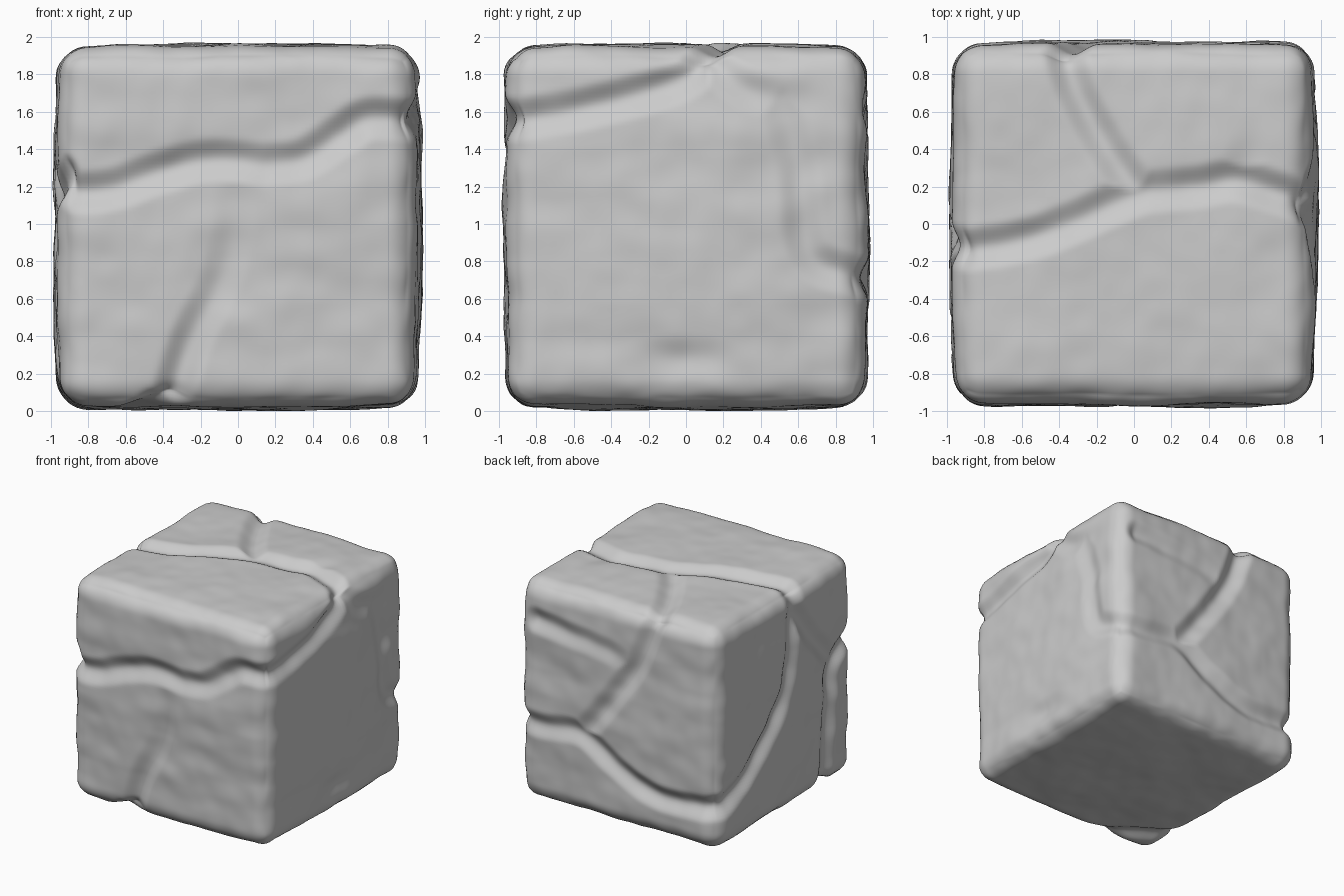
import bpy, bmesh
from mathutils import Vector, noise, kdtree

old = bpy.data.objects.get("Cube")
if old:
    bpy.data.objects.remove(old, do_unlink=True)

HALF, ROUND, WIDTH, BULGE = 0.955, 0.15, 0.13, 0.025

# Map two coordinates drawn on a face onto the block
FACES = {
    "front": lambda a, b: (a, -HALF, b - 1),
    "back": lambda a, b: (a, HALF, b - 1),
    "left": lambda a, b: (HALF, a, b - 1),
    "right": lambda a, b: (-HALF, a, b - 1),
    "top": lambda a, b: (a, b, HALF),
    "bottom": lambda a, b: (a, b, -HALF),
}
cracks = []


def crack(face, start, end, *points):
    """Store a smooth crack whose depth runs from start to end."""
    pts = [Vector(FACES[face](*p)) for p in points]
    pts = [2 * pts[0] - pts[1]] + pts + [2 * pts[-1] - pts[-2]]
    spans = len(points) - 1
    for k in range(spans):
        p0, p1, p2, p3 = pts[k:k + 4]
        steps = max(2, int((p2 - p1).length / 0.012))
        for i in range(steps + 1):
            t = i / steps
            pos = p1 + 0.5 * t * (p2 - p0 + t * (2 * p0 - 5 * p1 + 4 * p2 - p3
                                  + t * (3 * p1 - p0 - 3 * p2 + p3)))
            cracks.append((pos, start + (end - start) * (k + t) / spans))


DEEP, MID, FAINT = 0.06, 0.045, 0.02

# Top cracks
crack("top", DEEP, MID, (-.96, -.13), (-.85, -.13), (-.5, -.06), (0, .15), (.15, .18))
crack("top", MID, DEEP, (.15, .18), (.35, .2), (.55, .23), (.8, .16), (.96, .1))
crack("top", DEEP, MID, (-.37, .96), (-.32, .75), (-.15, .42), (.02, .18))
crack("top", FAINT, 0, (.57, .27), (.65, .5))
# Front cracks
crack("front", DEEP, MID, (-.96, 1.27), (-.87, 1.19), (-.65, 1.21), (-.4, 1.3), (-.15, 1.355),
      (.15, 1.335))
crack("front", MID, DEEP, (.15, 1.335), (.35, 1.365), (.55, 1.49), (.7, 1.58), (.96, 1.57))
crack("front", 0, DEEP, (0, 1.25), (-.02, 1), (-.1, .7), (-.25, .4), (-.37, .04))
# Left side cracks
crack("left", MID, DEEP, (-.96, 1.57), (-.8, 1.59), (-.4, 1.67), (0, 1.8), (.1, 1.95))
crack("left", MID, 0, (.1, 1.93), (.3, 1.75), (.5, 1.69), (.7, 1.66))
crack("left", FAINT, MID, (.5, 1.68), (.6, 1.3), (.63, .95), (.72, .8), (.96, .73))
crack("left", 0, FAINT, (-.4, .22), (-.2, .28), (0, .3))
crack("left", FAINT, 0, (0, .3), (.15, .29), (.3, .2))
# Back cracks
crack("back", DEEP, MID, (-.37, 1.95), (-.2, 1.5), (.1, 1.05), (.33, .75))
crack("back", MID, DEEP, (.96, .73), (.7, .73), (.33, .75), (0, .56), (-.4, .4), (-.96, .42))
crack("back", MID, 0, (.77, 1.63), (.1, 1.55), (-.15, 1.45))
# Right side cracks
crack("right", DEEP, MID, (.96, .42), (.8, .44), (.47, .61), (.05, 1.07), (-.07, 1.5),
      (-.13, 1.95))
crack("right", DEEP, MID, (-.96, 1.27), (-.66, 1.12), (-.59, .8), (-.55, .03))
crack("right", MID, MID, (-.13, 1.75), (-.35, 1.45), (-.66, 1.12))
# Underside crack
crack("bottom", MID, MID, (-.37, -.96), (-.6, -.75), (-.96, -.55))

tree = kdtree.KDTree(len(cracks))
for i, (pos, depth) in enumerate(cracks):
    tree.insert(pos, i)
tree.balance()


def crack_depth(p):
    """Deepest cut of any crack close to p, with a soft rounded profile."""
    cut = 0
    for _, i, d in tree.find_range(p, WIDTH):
        t = 1 - d / WIDTH
        cut = max(cut, cracks[i][1] * t * t * (3 - 2 * t))
    return cut


def weathering(p):
    """Domed faces, broad swells, flattened ledges and fine wear."""
    x, y, z = (1 - (c / HALF) ** 2 for c in p)
    dome = x * y + y * z + z * x
    broad = noise.noise(p * 1.8 + Vector((4, 1, 7)))
    ledges = noise.noise(Vector((p.x * 2.5, p.y * 2.5, p.z * 5)))
    fine = noise.noise(p * 7)
    return BULGE * dome + 0.016 * broad + 0.014 * ledges + 0.005 * fine


# Stone block: dense grid cube, rounded, cracked and weathered
bm = bmesh.new()
bmesh.ops.create_cube(bm, size=2 * HALF)
bmesh.ops.subdivide_edges(bm, edges=bm.edges[:], cuts=95, use_grid_fill=True)
inner = HALF - ROUND
for v in bm.verts:
    p = v.co.copy()
    core = Vector([max(-inner, min(inner, c)) for c in p])
    normal = (p - core).normalized()
    v.co = core + normal * (ROUND + weathering(p) - crack_depth(p))

# Centre the block and stand it on the ground
for axis in range(3):
    low = min(v.co[axis] for v in bm.verts)
    high = max(v.co[axis] for v in bm.verts)
    shift = -low if axis == 2 else -(low + high) / 2
    for v in bm.verts:
        v.co[axis] += shift
for f in bm.faces:
    f.smooth = True

mesh = bpy.data.meshes.new("stone_block")
bm.to_mesh(mesh)
bm.free()
block = bpy.data.objects.new("stone_block", mesh)
bpy.context.collection.objects.link(block)

# Grey stone
stone = bpy.data.materials.new("grey_stone")
stone.use_nodes = True
grey = (0.6, 0.6, 0.6, 1)
stone.diffuse_color = grey
stone.node_tree.nodes["Principled BSDF"].inputs["Base Color"].default_value = grey
mesh.materials.append(stone)
